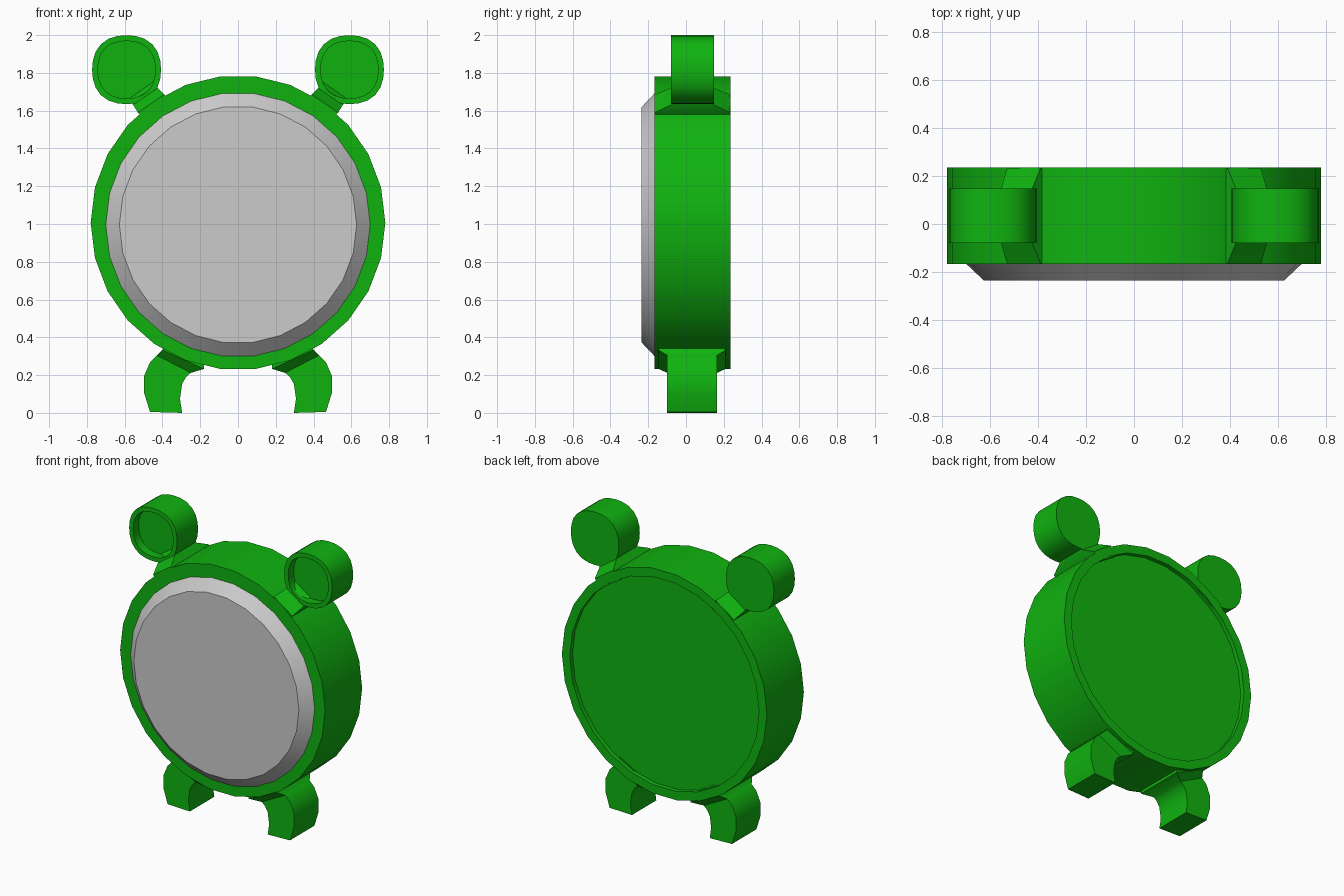
import bpy, bmesh
from math import sin, cos, pi, radians

if "Cube" in bpy.data.objects:
    bpy.data.objects.remove(bpy.data.objects["Cube"], do_unlink=True)


def material(name, colour):
    m = bpy.data.materials.new(name)
    m.use_nodes = True
    m.diffuse_color = colour
    m.node_tree.nodes["Principled BSDF"].inputs["Base Color"].default_value = colour
    return m


green = material("green", (0.005, 0.45, 0.005, 1))
grey = material("light grey", (0.6, 0.6, 0.6, 1))


def loft(name, rings, mat):
    """Skin a list of vertex rings and cap both ends."""
    bm = bmesh.new()
    loops = [[bm.verts.new(p) for p in ring] for ring in rings]
    n = len(loops[0])
    for a, b in zip(loops, loops[1:]):
        for i in range(n):
            j = (i + 1) % n
            bm.faces.new((a[i], a[j], b[j], b[i]))
    bm.faces.new(loops[0])
    bm.faces.new(loops[-1])
    bmesh.ops.recalc_face_normals(bm, faces=bm.faces)
    mesh = bpy.data.meshes.new(name)
    bm.to_mesh(mesh)
    bm.free()
    mesh.materials.append(mat)
    obj = bpy.data.objects.new(name, mesh)
    bpy.context.collection.objects.link(obj)
    bpy.ops.object.select_all(action='DESELECT')
    obj.select_set(True)
    bpy.context.view_layer.objects.active = obj
    bpy.ops.object.shade_smooth_by_angle(angle=radians(30))
    return obj


def disc(name, centre, sides, steps, mat, squareness=0.0):
    """Rings around the y axis; steps are (radius, y)."""
    cx, cz = centre
    angles = [2 * pi * i / sides for i in range(sides)]
    rings = []
    for r, y in steps:
        radii = [r * (1 - squareness * cos(4 * a)) for a in angles]
        rings.append([(cx + q * cos(a), y, cz + q * sin(a))
                      for q, a in zip(radii, angles)])
    return loft(name, rings, mat)


def limb(name, side, sections, mat):
    """Four-sided sections: outer (x, z), inner (x, z), front y, back y."""
    rings = [[(side * xo, y0, zo), (side * xi, y0, zi),
              (side * xi, y1, zi), (side * xo, y1, zo)]
             for xo, zo, xi, zi, y0, y1 in sections]
    return loft(name, rings, mat)


# Round case with a shallow recess in the back
disc("case", (0, 1.007), 26,
     [(0.78, -0.167), (0.78, 0.235), (0.72, 0.235), (0.72, 0.205)], green)

# Bevelled face plate
disc("face_plate", (0, 0.996), 26,
     [(0.70, -0.15), (0.70, -0.167), (0.628, -0.235)], grey)

# Leg sections from inside the case down to the foot
leg = [(0.36, 0.40, 0.18, 0.30, -0.145, 0.21),
       (0.40, 0.333, 0.18, 0.233, -0.145, 0.21),
       (0.43, 0.305, 0.25, 0.212, -0.10, 0.165),
       (0.465, 0.27, 0.275, 0.19, -0.10, 0.165),
       (0.497, 0.196, 0.296, 0.153, -0.10, 0.165),
       (0.497, 0.106, 0.307, 0.074, -0.10, 0.165),
       (0.466, 0.005, 0.296, 0.0, -0.10, 0.165)]

# Bell bracket sections from inside the case out to the bell
bracket = [(0.48, 1.54, 0.34, 1.63, -0.16, 0.228),
           (0.53, 1.59, 0.39, 1.685, -0.166, 0.234),
           (0.555, 1.63, 0.425, 1.72, -0.08, 0.148),
           (0.58, 1.665, 0.45, 1.755, -0.015, 0.14)]

for side, word in ((1, "left"), (-1, "right")):
    limb(word + "_leg", side, leg, green)
    limb(word + "_bell_bracket", side, bracket, green)
    # Cupped bell, open at the front
    disc(word + "_bell", (side * 0.59, 1.817), 24,
         [(0.156, -0.02), (0.156, -0.08), (0.187, -0.08), (0.187, 0.148)],
         green, squareness=0.025)
